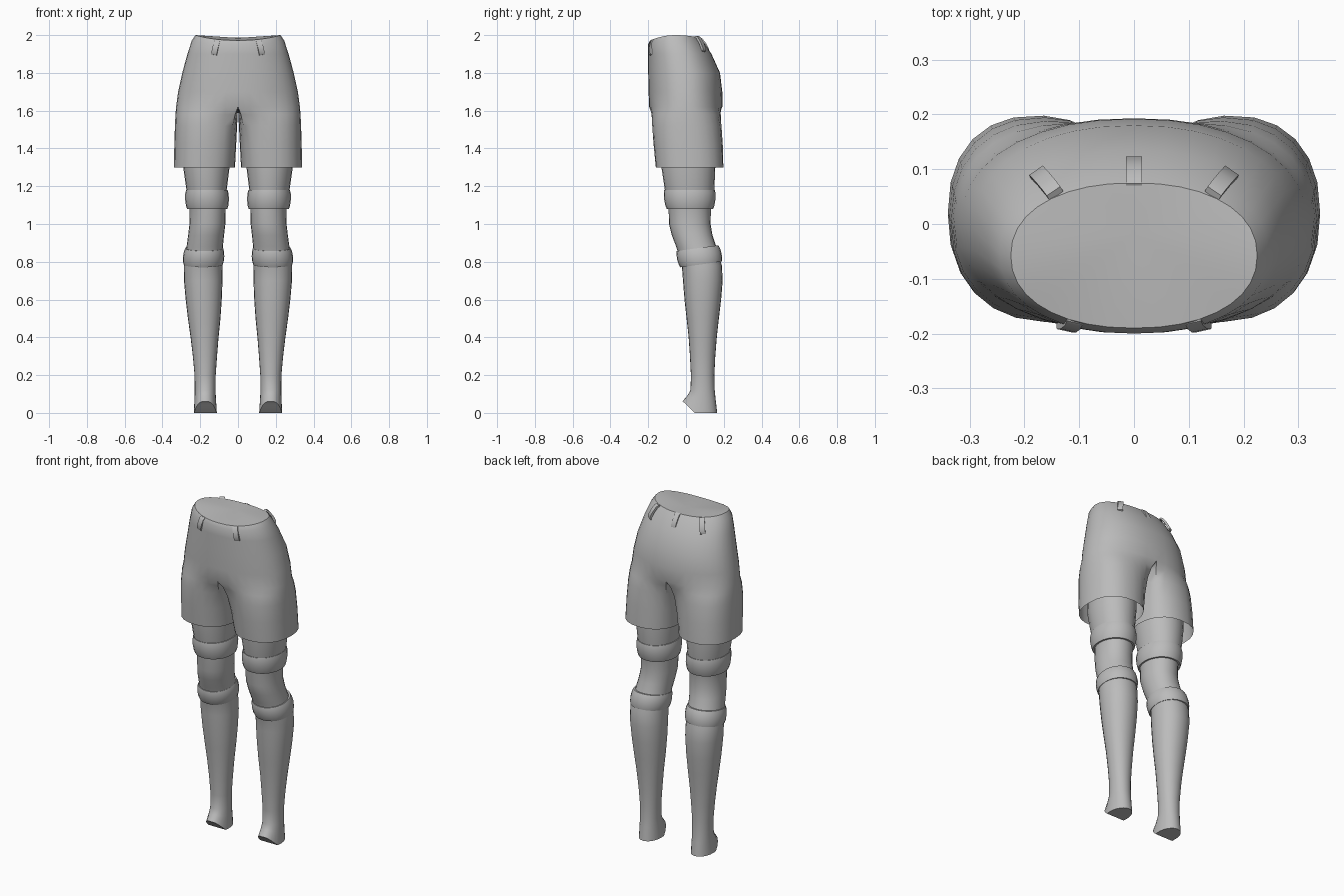
import bpy, bmesh, math
from mathutils import Vector

if "Cube" in bpy.data.objects:
    bpy.data.objects.remove(bpy.data.objects["Cube"])

grey = bpy.data.materials.new("plain grey")
grey.diffuse_color = (0.5, 0.5, 0.5, 1)
grey.use_nodes = True
grey.node_tree.nodes["Principled BSDF"].inputs["Base Color"].default_value = grey.diffuse_color


def finish(name, bm, mirror=True, angle=40):
    bmesh.ops.recalc_face_normals(bm, faces=bm.faces)
    me = bpy.data.meshes.new(name)
    bm.to_mesh(me)
    bm.free()
    ob = bpy.data.objects.new(name, me)
    bpy.context.collection.objects.link(ob)
    me.materials.append(grey)
    if mirror:
        m = ob.modifiers.new("Mirror", 'MIRROR')
        m.merge_threshold = 0.0005
    bpy.ops.object.select_all(action='DESELECT')
    ob.select_set(True)
    bpy.context.view_layer.objects.active = ob
    bpy.ops.object.shade_smooth_by_angle(angle=math.radians(angle))
    return ob


def loft(bm, rings):
    """Skin closed rings of points and return the vertex rings."""
    vr = [[bm.verts.new(p) for p in r] for r in rings]
    for a, b in zip(vr, vr[1:]):
        for i in range(len(a)):
            j = (i + 1) % len(a)
            bm.faces.new((a[i], a[j], b[j], b[i]))
    return vr


def oval(deg, x0, x1, y0, y1, n=2.0):
    """Point on a squared oval filling the given box."""
    c, s = math.cos(math.radians(deg)), math.sin(math.radians(deg))
    f = lambda v: math.copysign(abs(v) ** (2 / n), v)
    return ((x0 + x1) / 2 + (x1 - x0) / 2 * f(c),
            (y0 + y1) / 2 + (y1 - y0) / 2 * f(s))


# Shorts: half a pelvis that turns into one leg tube, mirrored
# z, outer x, front y, back y, leg share, inner x
SHORTS = [
    (2.00, .225, -.190, .075, 0, 0), (1.97, .245, -.200, .095, 0, 0),
    (1.90, .268, -.200, .135, 0, 0), (1.80, .295, -.200, .180, 0, 0),
    (1.70, .317, -.198, .192, 0, 0), (1.62, .328, -.195, .193, 0, 0),
    (1.58, .331, -.192, .194, .4, .004), (1.52, .334, -.186, .195, .7, .007),
    (1.42, .337, -.174, .197, .9, .011), (1.30, .340, -.160, .198, 1, .016)]
OUT, INN = 19, 5
rings = []
for k, (z, xo, y0, y1, w, xi) in enumerate(SHORTS):
    ring = []
    for i in range(OUT + INN):
        if i < OUT:
            t = i / (OUT - 1)
            dx, dy = oval(-90 + 180 * t, -xo, xo, y0, y1, 2.2)
            lx, ly = oval(-140 + 280 * t, xi, xo, y0, y1, 2.3)
        else:
            t = (i - OUT + 1) / (INN + 1)
            dx, dy = 0, y1 + (y0 - y1) * t
            lx, ly = oval(140 + 80 * t, xi, xo, y0, y1, 2.3)
        # the waist rim dips at front and back
        v = (dy - (y0 + y1) / 2) / ((y1 - y0) / 2)
        dip = (.028 if v < 0 else .014) * v * v * (1, .6)[k] if k < 2 else 0
        x = dx + (lx - dx) * w
        ring.append((x if x > 1e-5 else 0, dy + (ly - dy) * w, z - dip))
    rings.append(ring)
bm = bmesh.new()
vr = loft(bm, rings)
top = bm.verts.new((0, -.02, 1.985))
for a, b in zip(vr[0][:OUT], vr[0][1:OUT]):
    bm.faces.new((a, b, top))
bmesh.ops.delete(bm, geom=[f for f in bm.faces if all(v.co.x < 1e-4 for v in f.verts)],
                 context='FACES')
finish("shorts", bm, angle=50)

# Legs: z, inner x, outer x, front y, back y
LEG = [
    (1.45, .040, .292, -.135, .155), (1.30, .045, .290, -.130, .155),
    (1.18, .060, .273, -.112, .150), (1.08, .065, .258, -.092, .132),
    (1.00, .067, .257, -.090, .130), (.94, .074, .264, -.075, .140),
    (.88, .080, .272, -.052, .160), (.78, .083, .287, -.022, .190),
    (.70, .082, .286, -.016, .194), (.60, .086, .277, -.008, .186),
    (.50, .093, .265, .003, .174), (.40, .103, .251, .014, .163),
    (.30, .111, .239, .021, .155), (.20, .118, .230, .026, .150),
    (.12, .119, .229, .024, .152), (.08, .117, .230, .008, .156),
    (.00, .112, .234, -.020, .165)]
SIDES = 24


def leg_ring(row, tilt=0):
    z, x0, x1, y0, y1 = row
    pts = []
    for i in range(SIDES):
        x, y = oval(360 * i / SIDES, x0, x1, y0, y1, 2.1)
        pts.append((x, y, z + tilt * (y - (y0 + y1) / 2)))
    return pts


rings = [leg_ring(r) for r in LEG]
# the ankle ends in a cut that rises to the toe side
rings[-1] = [(x, y, min(.06, max(0, .045 - y))) for x, y, z in rings[-1]]
rings[-2] = [(x, y, z + max(0, .04 - y) * .4) for x, y, z in rings[-2]]
bm = bmesh.new()
vr = loft(bm, rings)
bm.faces.new(vr[0])
last = vr[-1]
for i in range(-SIDES // 4, SIDES // 4):
    # strips straight across the sole
    a, b = last[i % SIDES], last[(i + 1) % SIDES]
    c, d = last[(SIDES // 2 - i - 1) % SIDES], last[(SIDES // 2 - i) % SIDES]
    quad = list(dict.fromkeys((a, b, c, d)))
    bm.faces.new(quad)
finish("legs", bm)


# Padded bands above and below the knee
def band(name, upper, lower, tilt):
    rows = []
    for t, grow in ((0, -.008), (0, .003), (.18, .008), (.5, .010), (.82, .007), (1, .002), (1, -.008)):
        r = [u + (l - u) * t for u, l in zip(upper, lower)]
        rows.append(leg_ring((r[0], r[1] - grow, r[2] + grow, r[3] - grow, r[4] + grow), tilt))
    bm = bmesh.new()
    loft(bm, rows)
    finish(name, bm, angle=50)


band("upper_bands", (1.18, .058, .272, -.112, .150), (1.08, .058, .268, -.100, .142), 0)
band("lower_bands", (.872, .082, .276, -.046, .168), (.786, .083, .286, -.028, .188), .14)


# Belt loops: bowed straps lying on the waist
def strap(name, top, bottom, outward, mirror=True):
    a, b, n = Vector(top), Vector(bottom), Vector(outward).normalized()
    side = (b - a).cross(n).normalized() * .015
    n = side.cross(b - a).normalized()
    if n.dot(Vector(outward)) < 0:
        n = -n
    rings = []
    for t, lift in ((0, .0), (.12, .008), (.5, .012), (.88, .010), (1, .002)):
        p = a.lerp(b, t) + n * lift
        rings.append([p + side, p - side, p - side - n * .012, p + side - n * .012])
    bm = bmesh.new()
    vr = loft(bm, rings)
    bm.faces.new(vr[0])
    bm.faces.new(vr[-1])
    finish(name, bm, mirror)


strap("front_belt_loops", (.108, -.180, 1.975), (.127, -.186, 1.895), (.2, -1, .1))
strap("side_belt_loops", (.147, .060, 1.995), (.178, .095, 1.915), (.5, .8, .5))
strap("back_belt_loop", (0, .074, 1.988), (0, .120, 1.910), (0, 1, .5), False)
